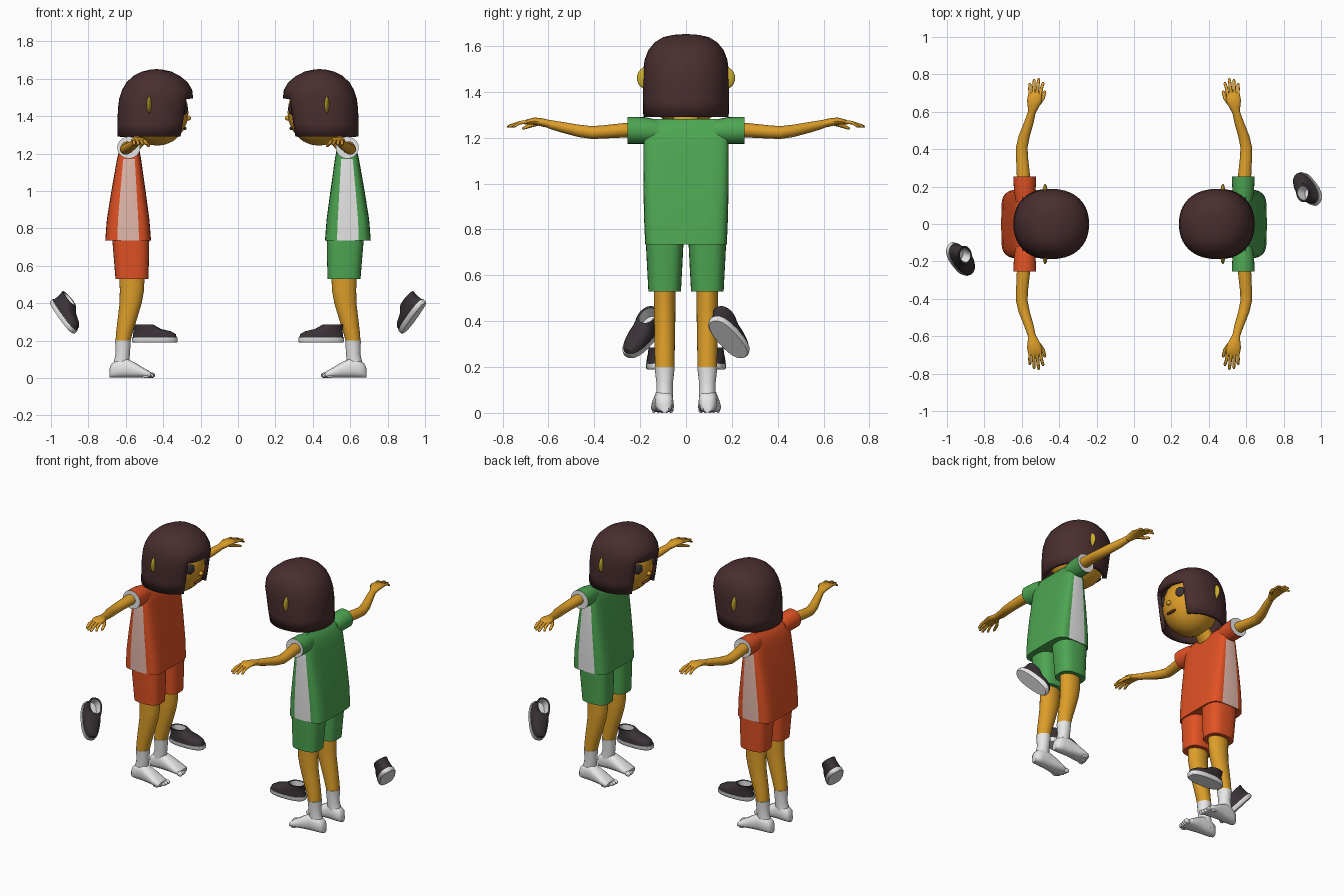
import bpy, bmesh, math
from mathutils import Matrix, Vector

cube = bpy.data.objects.get("Cube")
if cube:
    bpy.data.objects.remove(cube, do_unlink=True)


def material(name, r, g, b):
    m = bpy.data.materials.new(name)
    m.use_nodes = True
    m.diffuse_color = (r, g, b, 1)
    m.node_tree.nodes["Principled BSDF"].inputs["Base Color"].default_value = (r, g, b, 1)
    return m


SKIN = material("skin", .72, .34, .022)
HAIR = material("dark_brown_hair", .068, .027, .028)
ORANGE = material("orange_cloth", .76, .085, .018)
GREEN = material("green_cloth", .075, .38, .085)
WHITE = material("white", .8, .8, .8)
PINK = material("pale_pink_stripe", .8, .5, .42)
SHOE = material("charcoal", .042, .032, .038)
EAR = material("ear_yellow", .6, .43, .03)
MOUTH = material("mouth_brown", .16, .045, .015)

AXES = {"z": lambda u, v, w: (u, v, w),
        "y": lambda u, v, w: (u, w, v),
        "x": lambda u, v, w: (w, u, v)}


def finish(bm, name, mats, matrix):
    bmesh.ops.recalc_face_normals(bm, faces=bm.faces[:])
    me = bpy.data.meshes.new(name)
    bm.to_mesh(me)
    bm.free()
    me.transform(matrix)
    for m in mats:
        me.materials.append(m)
    ob = bpy.data.objects.new(name, me)
    bpy.context.collection.objects.link(ob)
    bpy.ops.object.select_all(action="DESELECT")
    bpy.context.view_layer.objects.active = ob
    ob.select_set(True)
    bpy.ops.object.shade_smooth_by_angle(angle=math.radians(40))
    return ob


def loft(name, sections, mats, matrix, axis="z", n=24, power=2, rule=None, caps=(True, True), skip=None):
    """Sections are (position, centre u, centre v, radius u, radius v)."""
    bm = bmesh.new()
    rings = []
    for w, cu, cv, ru, rv in sections:
        ring = []
        for j in range(n):
            c, s = math.cos(math.tau * j / n), math.sin(math.tau * j / n)
            u = cu + ru * math.copysign(abs(c) ** (2 / power), c)
            v = cv + rv * math.copysign(abs(s) ** (2 / power), s)
            ring.append(bm.verts.new(AXES[axis](u, v, w)))
        rings.append(ring)
    for i in range(len(rings) - 1):
        for j in range(n):
            if skip and skip(i, j):
                continue
            k = (j + 1) % n
            f = bm.faces.new((rings[i][j], rings[i][k], rings[i + 1][k], rings[i + 1][j]))
            f.material_index = rule(i, j) if rule else 0
    for use, ring, i in ((caps[0], rings[0], -1), (caps[1], rings[-1], len(rings) - 1)):
        if use:
            bm.faces.new(ring).material_index = rule(i, 0) if rule else 0
    return finish(bm, name, mats, matrix)


def ball(name, centre, size, mat, matrix, turn=0):
    bm = bmesh.new()
    bmesh.ops.create_uvsphere(bm, u_segments=20, v_segments=12, radius=1)
    local = Matrix.Translation(centre) @ Matrix.Rotation(turn, 4, "Z") @ Matrix.Diagonal((*size, 1))
    return finish(bm, name, [mat], matrix @ local)


def shoe(name, matrix):
    loft(name + "_sole", [(0, 0, 0, .117, .05), (.006, 0, 0, .122, .055), (.026, 0, 0, .122, .055)],
         [WHITE], matrix, n=32, power=2.5)
    upper = [(.026, 0, 0, .118, .052), (.045, -.002, 0, .114, .051), (.06, -.014, 0, .1, .048),
             (.072, -.04, 0, .074, .045), (.095, -.062, 0, .055, .044),
             (.095, -.062, 0, .045, .034), (.04, -.062, 0, .045, .034)]
    loft(name + "_upper", upper, [SHOE, WHITE], matrix, n=32, power=2.3, rule=lambda i, j: int(i >= 5))


def hand(tag, side, M):
    palm = [(.59, -.548, 1.258, .02, .018), (.625, -.538, 1.266, .03, .018),
            (.66, -.532, 1.272, .04, .016), (.695, -.53, 1.268, .036, .011), (.705, -.53, 1.266, .03, .008)]
    loft(tag + "_palm", [(side * p[0], *p[1:]) for p in palm], [SKIN], M, "y", 16)
    for k, reach in enumerate((.755, .775, .78, .76)):
        a = -.556 + k * .0175
        b = a + (k - 1.5) * .006 + .008
        loft(f"{tag}_finger_{k + 1}", [(side * .68, a, 1.27, .009, .009), (side * .725, (a + b) / 2, 1.265, .009, .008),
             (side * (reach - .008), b, 1.25, .008, .007), (side * reach, b, 1.248, .003, .003)], [SKIN], M, "y", 10)
    loft(tag + "_thumb", [(side * .635, -.515, 1.264, .014, .01), (side * .67, -.488, 1.255, .011, .01),
         (side * .705, -.478, 1.243, .009, .008), (side * .715, -.477, 1.24, .003, .003)], [SKIN], M, "y", 10)


def person(tag, cloth, stripe, M):
    # Shirt with a stripe down each side
    n = 40
    side_faces = {n // 4 - 1, n // 4, 3 * n // 4 - 1, 3 * n // 4}
    spans = [(.735, -.71, -.465, .178), (.85, -.701, -.474, .183), (1.0, -.677, -.494, .186),
             (1.17, -.647, -.518, .185), (1.225, -.634, -.528, .182), (1.262, -.615, -.545, .175),
             (1.282, -.595, -.565, .165)]
    loft(tag + "_shirt", [(z, (a + b) / 2, 0, (b - a) / 2, w) for z, a, b, w in spans], [cloth, stripe], M,
         n=n, power=5, rule=lambda i, j: int(0 <= i < 3 and j in side_faces))
    # Neck and head
    loft(tag + "_neck", [(1.22, -.57, 0, .045, .06), (1.28, -.53, 0, .05, .055), (1.34, -.47, 0, .055, .055)],
         [SKIN], M)
    ball(tag + "_head", (-.432, 0, 1.42), (.167, .165, .178), SKIN, M)
    ball(tag + "_nose", (-.267, 0, 1.39), (.016, .015, .014), SKIN, M)
    ball(tag + "_mouth", (-.285, 0, 1.335), (.011, .04, .008), MOUTH, M)
    # Bobbed hair, open around the face below the fringe
    n = 40
    hair = [(1.29, -.645, -.275, .186), (1.36, -.645, -.262, .188), (1.44, -.642, -.25, .188), (1.495, -.635, -.24, .187),
            (1.54, -.62, -.245, .18), (1.58, -.597, -.268, .165), (1.615, -.56, -.31, .137), (1.638, -.515, -.355, .1),
            (1.648, -.475, -.4, .055), (1.651, -.445, -.425, .015)]
    ob = loft(tag + "_hair", [(z, (a + b) / 2, 0, (b - a) / 2, w) for z, a, b, w in hair], [HAIR], M, n=n, power=2.2,
              caps=(False, True), skip=lambda i, j: i < 3 and (j < 4 or j >= n - 4))
    mod = ob.modifiers.new("thickness", "SOLIDIFY")
    mod.thickness, mod.offset = .025, -1
    for word, side in (("left", 1), ("right", -1)):
        t = f"{tag}_{word}"
        ball(t + "_eye", (-.287, side * .077, 1.44), (.012, .028, .032), SHOE, M, side * .5)
        ball(t + "_ear", (-.475, side * .168, 1.46), (.013, .046, .05), EAR, M)
        # Sleeve with white cuff, arm and hand
        loft(t + "_sleeve", [(side * .12, -.583, 1.225, .05, .052), (side * .18, -.584, 1.231, .058, .058),
             (side * .255, -.584, 1.232, .061, .059)], [cloth, WHITE], M, "y", rule=lambda i, j: int(i == 2))
        arm = [(.2, -.59, 1.232, .036), (.27, -.592, 1.232, .035), (.36, -.599, 1.225, .032), (.41, -.6, 1.222, .031),
               (.47, -.587, 1.23, .03), (.54, -.563, 1.245, .026), (.6, -.546, 1.259, .021)]
        loft(t + "_arm", [(side * y, x, z, r, r * .9) for y, x, z, r in arm], [SKIN], M, "y")
        hand(t, side, M)
        # Shorts leg, bare leg, sock and foot
        y = side * .093
        loft(t + "_shorts", [(.53, -.567, y, .088, .071), (.64, -.57, y, .094, .077), (.76, -.574, y, .1, .083)],
             [cloth], M, n=32, power=2.8)
        leg = [(.2, -.615, .04), (.25, -.606, .045), (.31, -.593, .051), (.4, -.574, .059), (.47, -.567, .065),
               (.56, -.567, .067)]
        loft(t + "_leg", [(z, x, y, r, .035 + r * .19) for z, x, r in leg], [SKIN], M)
        loft(t + "_sock", [(.03, -.637, y, .04, .036), (.08, -.623, y, .042, .036), (.13, -.616, y, .038, .036),
             (.2, -.615, y, .042, .044)], [WHITE], M)
        foot = [(-.687, .025, .018), (-.675, .038, .033), (-.645, .048, .04), (-.6, .052, .041), (-.55, .04, .046),
                (-.505, .026, .05), (-.475, .018, .048), (-.465, .014, .04)]
        loft(t + "_foot", [(x, y + side * (x + .69) * .05, h + .002, w, h) for x, h, w in foot], [WHITE], M,
             "x", 20, 2.5)
        for k in range(5):
            big = .015 - k * .0015
            ball(f"{t}_toe_{k + 1}", (-.463 - k * k * .0018, y + side * (-.027 + k * .0185), big),
                 (.02, big * .8, big), WHITE, M)
    # One shoe lying flat, one tumbling away
    shoe(tag + "_flat_shoe", M @ Matrix.Translation((-.445, .12, .19)))
    d = Vector((.46, -.58, -.67)).normalized()
    up = Vector((.73, -.2, .68))
    up = (up - d * up.dot(d)).normalized()
    spin = Matrix((d, up.cross(d), up)).transposed().to_4x4()
    spot = Vector((-.91, -.193, .35)) - up * .045
    shoe(tag + "_tumbling_shoe", M @ Matrix.Translation(spot) @ spin)


# Two children facing each other
person("orange_child", ORANGE, PINK, Matrix.Identity(4))
person("green_child", GREEN, WHITE, Matrix.Rotation(math.pi, 4, "Z"))
